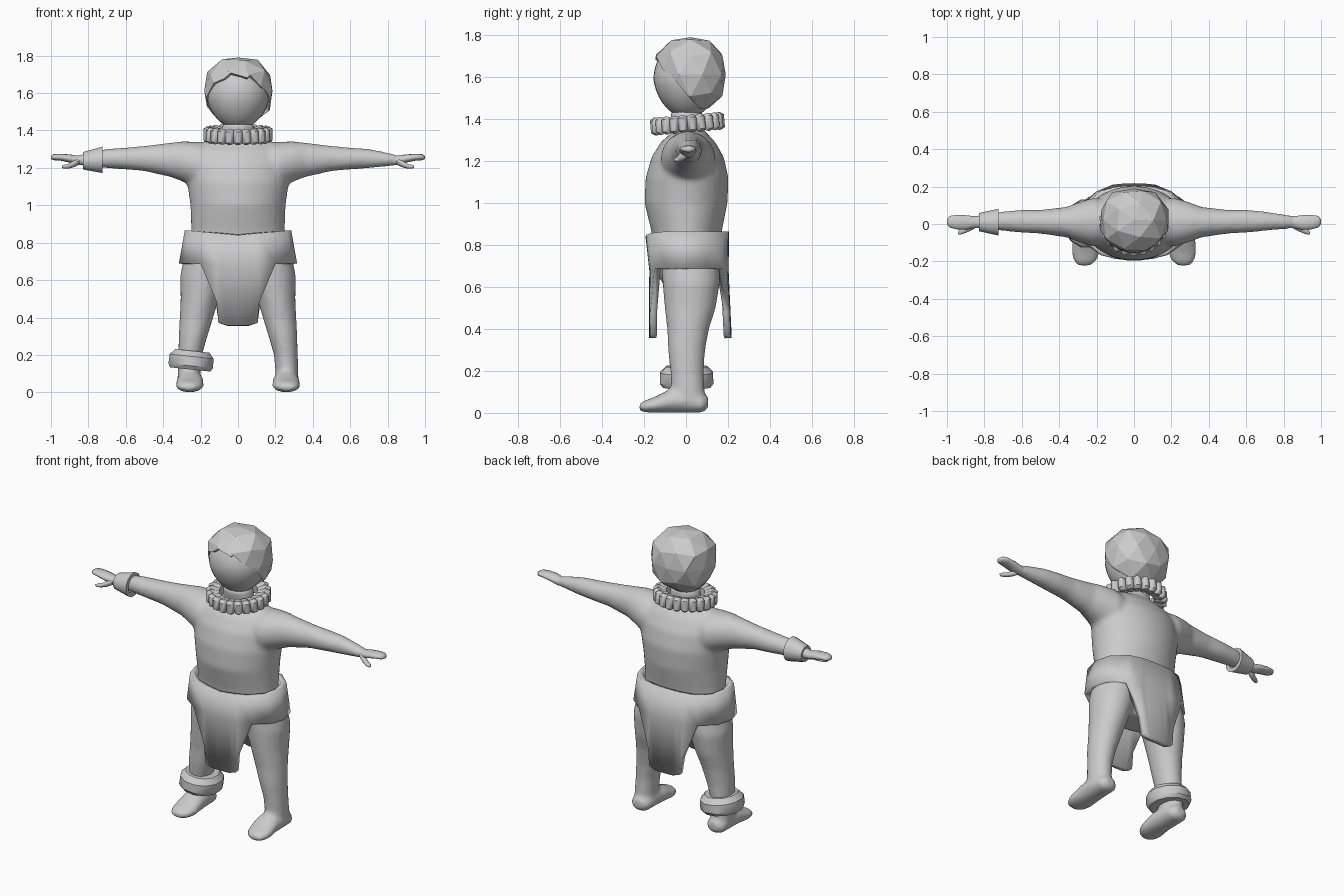
import bpy, bmesh, math, random
from mathutils import Vector, Matrix

if "Cube" in bpy.data.objects:
    bpy.data.objects.remove(bpy.data.objects["Cube"])

random.seed(4)
grey = bpy.data.materials.new("plain grey")
grey.diffuse_color = (0.6, 0.6, 0.6, 1)
grey.use_nodes = True
grey.node_tree.nodes["Principled BSDF"].inputs["Base Color"].default_value = grey.diffuse_color


def make(name, bm, angle=None):
    bmesh.ops.recalc_face_normals(bm, faces=bm.faces)
    me = bpy.data.meshes.new(name)
    bm.to_mesh(me)
    bm.free()
    ob = bpy.data.objects.new(name, me)
    bpy.context.collection.objects.link(ob)
    me.materials.append(grey)
    bpy.ops.object.select_all(action='DESELECT')
    ob.select_set(True)
    bpy.context.view_layer.objects.active = ob
    if angle:
        bpy.ops.object.shade_smooth_by_angle(angle=math.radians(angle))
    return ob


def loft(bm, rings, axis, n=24, s=1, cap=True, closed=False):
    """Elliptical rings (x, y, z, a, b) across the given axis; s=-1 mirrors x."""
    rows = []
    for x, y, z, a, b in rings:
        row = []
        for i in range(n):
            t = 2 * math.pi * (i + 0.5) / n
            c, d = a * math.cos(t), b * math.sin(t)
            off = {'X': (0, c, d), 'Y': (c, 0, d), 'Z': (c, d, 0)}[axis]
            p = Vector((x, y, z)) + Vector(off)
            row.append(bm.verts.new((p.x * s, p.y, p.z)))
        rows.append(row)
    pairs = list(zip(rows, rows[1:])) + ([(rows[-1], rows[0])] if closed else [])
    for r, q in pairs:
        for i in range(n):
            j = (i + 1) % n
            bm.faces.new((r[i], r[j], q[j], q[i]))
    if cap and not closed:
        bm.faces.new(rows[0])
        bm.faces.new(rows[-1])


# Body: torso, arms, legs and feet blended into one smooth skin
bm = bmesh.new()
loft(bm, [(0, y, z, a, b) for z, y, a, b in (
    (.56, .01, .12, .09), (.65, .01, .25, .14), (.75, .005, .265, .155), (.86, .003, .25, .167),
    (1.0, 0, .255, .198), (1.12, .005, .272, .198), (1.22, .008, .275, .172),
    (1.29, .01, .25, .13), (1.338, .015, .2, .08), (1.35, .01, .1, .07), (1.44, 0, .085, .08))], 'Z', 32)
for s in (1, -1):
    loft(bm, [(.1, .01, 1.2, .12, .13), (.22, .01, 1.215, .13, .125), (.3, .01, 1.235, .105, .107),
              (.36, .01, 1.243, .082, .092), (.5, .012, 1.25, .064, .068), (.6, .015, 1.25, .062, .059),
              (.7, .015, 1.25, .052, .052), (.8, .012, 1.245, .04, .037),
              (.86, .01, 1.24, .034, .027)], 'X', s=s)
    loft(bm, [(.15, .02, .72, .14, .14), (.185, .025, .62, .125, .137), (.205, .02, .5, .102, .122),
              (.222, .01, .4, .09, .1), (.24, .003, .3, .077, .089), (.256, .005, .2, .064, .08),
              (.262, .01, .1, .062, .08), (.26, .01, .02, .058, .08)], 'Z', s=s)
    loft(bm, [(.258, .105, .05, .035, .03), (.258, .08, .045, .062, .045), (.258, 0, .058, .068, .058),
              (.256, -.08, .056, .073, .056), (.258, -.15, .038, .078, .038),
              (.262, -.2, .03, .062, .028), (.264, -.222, .028, .035, .016)], 'Y', s=s)
body = make("body", bm)
rm = body.modifiers.new("blend", 'REMESH')
rm.mode, rm.voxel_size, rm.use_smooth_shade = 'VOXEL', .013, True
sm = body.modifiers.new("relax", 'SMOOTH')
sm.factor, sm.iterations = .5, 8
bpy.ops.object.convert(target='MESH')
bpy.ops.object.shade_smooth()

# Hands: flat mitten with a thumb dropping forward
for s, side in ((1, "left"), (-1, "right")):
    bm = bmesh.new()
    loft(bm, [(.82, .012, 1.242, .03, .026), (.86, .01, 1.24, .033, .026), (.9, .008, 1.25, .04, .022),
              (.95, .01, 1.257, .039, .018), (.985, .012, 1.257, .032, .016),
              (1.0, .012, 1.255, .014, .008)], 'X', 14, s)
    loft(bm, [(.85, .0, 1.236, .025, .02), (.88, -.02, 1.22, .02, .018), (.91, -.035, 1.208, .017, .013),
              (.932, -.044, 1.206, .014, .01), (.942, -.048, 1.206, .006, .005)], 'X', 12, s)
    make(side + "_hand", bm, 70)

# Head: smooth egg
bm = bmesh.new()
bmesh.ops.create_uvsphere(bm, u_segments=32, v_segments=20, radius=1)
for v in bm.verts:
    x, y, z = v.co
    w = 1 - .12 * max(0, -z)
    v.co = (x * .17 * w, .005 + y * .16 * w, 1.59 + z * .185)
make("head", bm, 60)

# Hair: faceted cap, sliced along a sloping hairline
bm = bmesh.new()
bmesh.ops.create_icosphere(bm, subdivisions=2, radius=1)
for v in bm.verts:
    d = v.co.normalized()
    r = sum(abs(k) ** 2.4 for k in d) ** (-1 / 2.4) * random.uniform(.95, 1.03)
    v.co = (d.x * r * .186, .022 + d.y * r * .175, 1.612 + d.z * r * .183)
for co, no in (((0, -.15, 1.7), (0, -1.19, -1)), ((0, 0, 1.45), (0, 0, -1))):
    bmesh.ops.bisect_plane(bm, geom=bm.verts[:] + bm.edges[:] + bm.faces[:],
                           plane_co=co, plane_no=no, clear_outer=True)
# jagged fringe along the front edge
for v in bm.verts:
    if v.is_boundary and v.co.z > 1.62:
        v.co += Vector((0, -.004, random.uniform(-.015, .03)))
hair = make("hair", bm)
so = hair.modifiers.new("thickness", 'SOLIDIFY')
so.thickness, so.offset = .02, -1

# Ruff: pleated ring around the neck
bm = bmesh.new()
N, P = 22, 6
profile = [(.11, -.03), (.165, -.043), (.186, -.03), (.186, .03), (.165, .043), (.11, .03)]
cols = []
for i in range(N * P):
    t = 2 * math.pi * i / (N * P)
    puff = abs(math.sin(N * t / 2)) ** .6
    cols.append([bm.verts.new(((r - .02 * (1 - puff) * (r > .12)) * math.cos(t),
                               (r - .02 * (1 - puff) * (r > .12)) * math.sin(t) * .95,
                               h * (.8 + .2 * puff))) for r, h in profile])
for c, d in zip(cols, cols[1:] + cols[:1]):
    for k in range(len(profile)):
        m = (k + 1) % len(profile)
        bm.faces.new((c[k], d[k], d[m], c[m]))
bm.transform(Matrix.Translation((0, .007, 1.378)) @ Matrix.Rotation(math.radians(5), 4, 'X'))
make("neck_ruff", bm, 40)

# Loincloth: flared waistband with a hanging flap at front and back
quarter = [(0, 1, .357), (.06, .99, .357), (.105, .97, .372), (.113, .965, .48), (.2, .86, .68),
           (.29, .5, .685), (.316, 0, .69)]
loop = [(x, -f, z) for x, f, z in quarter] + [(x, f, z) for x, f, z in quarter[-2::-1]]
loop += [(-x, f, z) for x, f, z in loop[-2:0:-1]]
bm = bmesh.new()
cols = []
for x, f, z in loop:
    side = abs(x) / .316
    back = f > 0
    top = bm.verts.new((x * .9, f * (.205 if back else .193), .865 if back else .84 + .027 * side))
    mid = bm.verts.new((x, f * (.203 if back else .175), .68 + .01 * side))
    low = bm.verts.new((x, f * (.218 if back else .176), z)) if abs(x) < .15 else mid
    cols.append((top, mid, low))
for a, b in zip(cols, cols[1:] + cols[:1]):
    bm.faces.new((a[0], b[0], b[1], a[1]))
    lower = list(dict.fromkeys((a[1], b[1], b[2], a[2])))
    if len(lower) > 2:
        bm.faces.new(lower)
cloth = make("loincloth", bm, 25)
so = cloth.modifiers.new("thickness", 'SOLIDIFY')
so.thickness, so.offset = .032, -1

# Wristband: flared cuff on one arm
bm = bmesh.new()
loft(bm, [(-.83, .01, 1.238, .05, .048), (-.725, .01, 1.243, .074, .073),
          (-.725, .01, 1.243, .05, .048), (-.83, .01, 1.238, .03, .03)], 'X', 12, closed=True)
make("wrist_cuff", bm, 35)

# Ankle band: chunky tilted ring on one leg
bm = bmesh.new()
loft(bm, [(0, 0, -.05, .112, .117), (0, 0, -.03, .124, .132), (0, 0, .02, .122, .13),
          (0, 0, .05, .095, .1), (0, 0, .05, .055, .07), (0, 0, -.05, .055, .07)], 'Z', 12, closed=True)
bm.transform(Matrix.Translation((-.25, .003, .172)) @ Matrix.Rotation(math.radians(6), 4, 'Y'))
make("ankle_band", bm, 35)
